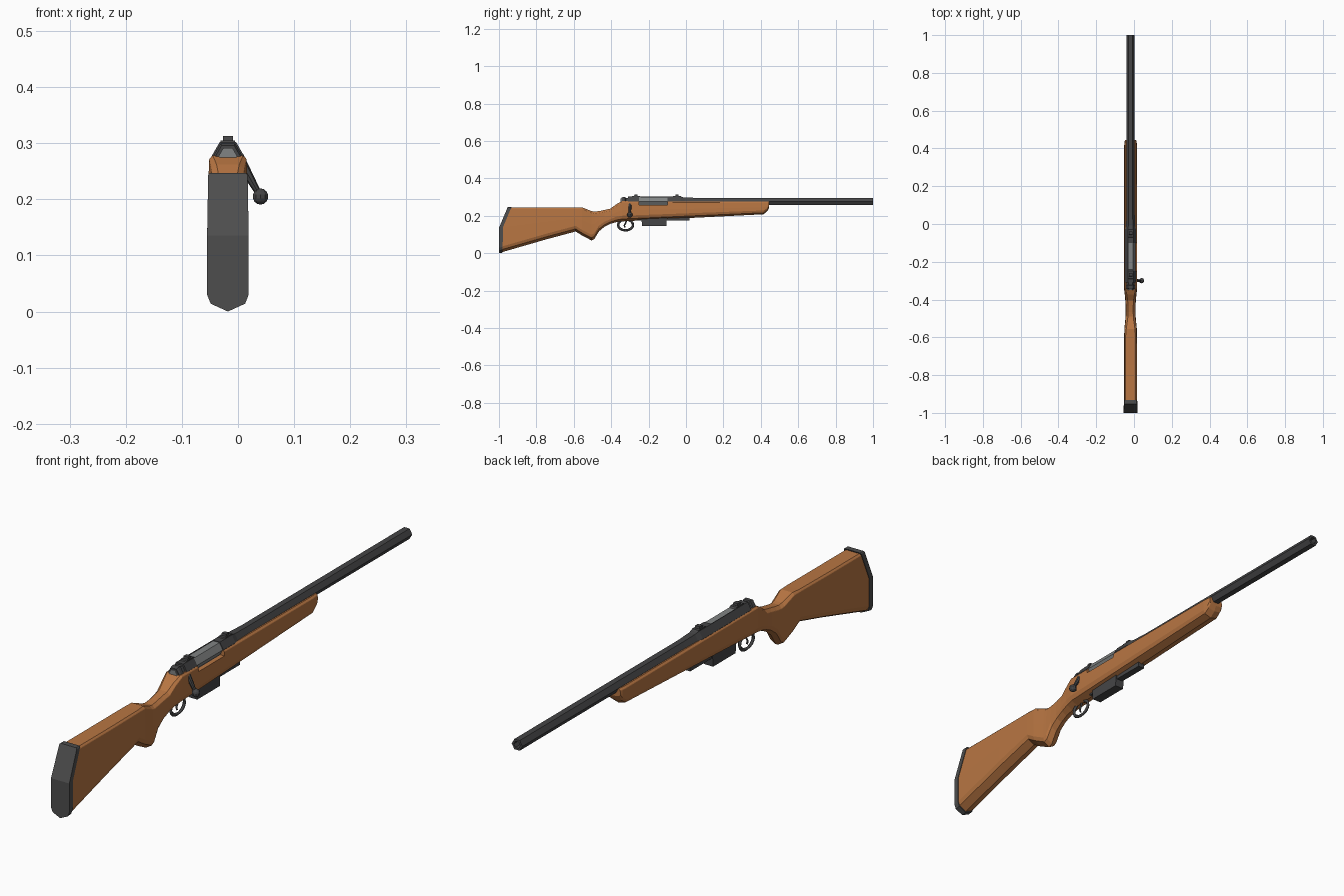
import bpy, bmesh, math
from mathutils import Vector

if "Cube" in bpy.data.objects:
    bpy.data.objects.remove(bpy.data.objects["Cube"])

CX, CZ = -0.018, 0.277          # bore axis of the rifle


def material(name, r, g, b):
    m = bpy.data.materials.new(name)
    m.diffuse_color = (r, g, b, 1)
    m.use_nodes = True
    m.node_tree.nodes["Principled BSDF"].inputs["Base Color"].default_value = m.diffuse_color
    return m


WOOD = material("brown_wood", 0.48, 0.18, 0.055)
DARK = material("dark_metal", 0.06, 0.06, 0.062)
RUBBER = material("dark_rubber", 0.075, 0.075, 0.075)
STEEL = material("grey_steel", 0.22, 0.23, 0.23)


def finish(bm, name, mat):
    bmesh.ops.recalc_face_normals(bm, faces=bm.faces)
    me = bpy.data.meshes.new(name)
    bm.to_mesh(me)
    bm.free()
    ob = bpy.data.objects.new(name, me)
    bpy.context.collection.objects.link(ob)
    if mat:
        me.materials.append(mat)
    return ob


def bridge(bm, rings):
    for a, b in zip(rings, rings[1:]):
        n = len(a)
        for i in range(n):
            j = (i + 1) % n
            bm.faces.new((a[i], a[j], b[j], b[i]))


def turned(name, profile, mat, sides=6):
    """Faceted part around the bore axis from (y, radius) pairs."""
    bm = bmesh.new()
    rings = []
    for y, r in profile:
        rings.append([bm.verts.new((CX + r * math.cos(2 * math.pi * i / sides), y,
                                    CZ + r * math.sin(2 * math.pi * i / sides)))
                      for i in range(sides)])
    bridge(bm, rings)
    bm.faces.new(rings[0])
    bm.faces.new(rings[-1])
    return finish(bm, name, mat)


def loft(name, sections, mat, slanted=()):
    """Stock-like body from (y, bottom, top, half width, top chamfer)."""
    bm = bmesh.new()
    rings = []
    for k, (y, b, t, w, ch) in enumerate(sections):
        h = t - b
        half = [(0, b), (0.83 * w, b + min(0.014, 0.12 * h)),
                (w, b + min(0.03, 0.3 * h)), (w, b + 0.55 * h),
                (0.95 * w, t - ch - 0.002), (0.92 * w, t - ch), (0.91 * w - ch, t)]
        ring = half + [(-x, z) for x, z in half[:0:-1]]
        rings.append([bm.verts.new((CX + x, y + (max(0, z - 0.135) * 0.42 if k in slanted else 0), z))
                      for x, z in ring])
    bridge(bm, rings)
    for r in (rings[0], rings[-1]):
        bm.faces.new((r[0], r[1], r[12]))
        for i in range(1, 6):
            bm.faces.new((r[i], r[i + 1], r[12 - i], r[13 - i]))
    return finish(bm, name, mat)


def box(name, x0, x1, y0, y1, z0, z1, mat, taper=0.0):
    """Box; taper pulls in the y ends of the top."""
    bm = bmesh.new()
    rings = [[bm.verts.new(p) for p in ((x0, y0 + d, z), (x1, y0 + d, z), (x1, y1 - d, z), (x0, y1 - d, z))]
             for z, d in ((z0, 0), (z1, taper))]
    bridge(bm, rings)
    bm.faces.new(rings[0])
    bm.faces.new(rings[1])
    return finish(bm, name, mat)


def strap(name, points, radius, mat, closed=False):
    """Four-sided bar swept along a path in the y-z plane."""
    cu = bpy.data.curves.new(name, 'CURVE')
    cu.dimensions = '3D'
    cu.bevel_depth = radius
    cu.bevel_resolution = 0
    cu.use_fill_caps = True
    sp = cu.splines.new('POLY')
    sp.points.add(len(points) - 1)
    for p, (y, z) in zip(sp.points, points):
        p.co = (CX, y, z, 1)
    sp.use_cyclic_u = closed
    cu.materials.append(mat)
    ob = bpy.data.objects.new(name, cu)
    bpy.context.collection.objects.link(ob)
    return ob


# Wooden stock
stock = loft("stock", [
    (-0.982, 0.006, 0.243, 0.035, 0.005),
    (-0.75, 0.073, 0.243, 0.035, 0.005),
    (-0.59, 0.116, 0.244, 0.034, 0.005),
    (-0.555, 0.094, 0.245, 0.033, 0.007),
    (-0.505, 0.068, 0.225, 0.028, 0.010),
    (-0.49, 0.076, 0.222, 0.027, 0.010),
    (-0.465, 0.117, 0.225, 0.026, 0.010),
    (-0.435, 0.142, 0.231, 0.026, 0.010),
    (-0.405, 0.157, 0.238, 0.028, 0.010),
    (-0.372, 0.166, 0.262, 0.031, 0.008),
    (-0.342, 0.170, 0.278, 0.035, 0.005),
    (0.415, 0.208, 0.276, 0.034, 0.005),
    (0.436, 0.226, 0.276, 0.032, 0.005),
    (0.445, 0.245, 0.276, 0.029, 0.005)], WOOD, slanted=(0,))

# Rubber butt pad
loft("butt_pad", [(-1.0, 0.0, 0.247, 0.037, 0.002),
                  (-0.98, 0.003, 0.247, 0.037, 0.002)], RUBBER, slanted=(0, 1))

# Barrel with hollow muzzle
turned("barrel", [(-0.04, 0.027), (-0.01, 0.024), (0.06, 0.0215), (1.0, 0.0215),
                  (1.0, 0.013), (0.95, 0.013)], DARK)

# Receiver with loading window, and the bolt seen inside
receiver = turned("receiver", [(-0.31, 0.029), (-0.03, 0.029), (-0.005, 0.023)], DARK)
turned("bolt", [(-0.26, 0.0265), (-0.09, 0.0265)], STEEL)
turned("bolt_shroud", [(-0.345, 0.022), (-0.338, 0.026), (-0.325, 0.026), (-0.322, 0.022),
                       (-0.305, 0.022)], DARK)
turned("cocking_piece", [(-0.349, 0.0165), (-0.335, 0.0165)], STEEL)

cutter = box("window_cutter", CX - 0.012, 0.06, -0.25, -0.10, 0.257, 0.35, None)
cutter.hide_render = True
cutter.hide_viewport = True
cutter.display_type = 'WIRE'
for ob in (stock, receiver):
    m = ob.modifiers.new("window", 'BOOLEAN')
    m.operation = 'DIFFERENCE'
    m.solver = 'EXACT'
    m.object = cutter

# Bolt handle and knob
a, b = Vector((0.000, -0.30, 0.275)), Vector((0.036, -0.30, 0.212))
d = b - a
bm = bmesh.new()
bmesh.ops.create_cone(bm, cap_ends=True, segments=8, radius1=0.011, radius2=0.0055, depth=d.length)
bmesh.ops.rotate(bm, verts=bm.verts, matrix=d.to_track_quat('Z', 'Y').to_matrix())
bmesh.ops.translate(bm, verts=bm.verts, vec=(a + b) / 2)
finish(bm, "bolt_handle", DARK)
bm = bmesh.new()
bmesh.ops.create_uvsphere(bm, u_segments=10, v_segments=7, radius=0.0145)
bmesh.ops.translate(bm, verts=bm.verts, vec=(0.040, -0.30, 0.205))
finish(bm, "bolt_knob", DARK)

# Scope mounts on the receiver
for name, y in (("rear", -0.268), ("front", -0.048)):
    box(name + "_mount_base", CX - 0.013, CX + 0.013, y - 0.032, y + 0.032, 0.295, 0.305, DARK, 0.012)
    box(name + "_mount", CX - 0.009, CX + 0.009, y - 0.010, y + 0.010, 0.300, 0.313, DARK, 0.002)

# Magazine and floor plate
box("magazine", CX - 0.018, CX + 0.018, -0.235, -0.105, 0.145, 0.20, DARK, -0.004)
box("floor_plate", CX - 0.013, CX + 0.013, -0.26, 0.02, 0.174, 0.192, DARK)

# Trigger guard and trigger
strap("trigger_guard", [(-0.323 + 0.040 * math.cos(t * math.pi / 8), 0.151 + 0.029 * math.sin(t * math.pi / 8))
                        for t in range(16)], 0.0065, DARK, closed=True)
strap("trigger", [(-0.318, 0.182), (-0.322, 0.162), (-0.330, 0.149), (-0.326, 0.138)][:4], 0.004, DARK)
